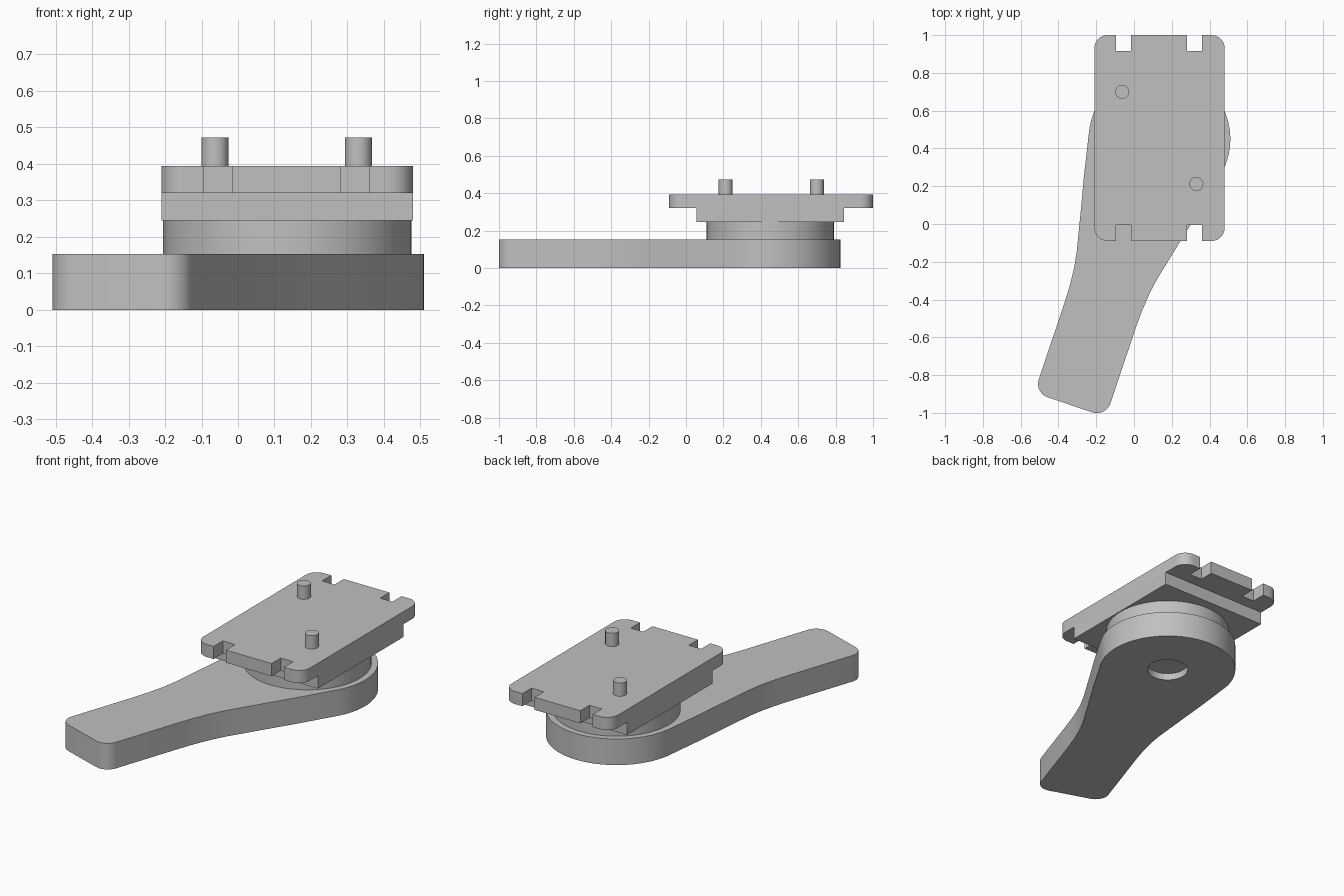
import bpy, bmesh, math
from mathutils import Matrix, Vector

cube = bpy.data.objects.get("Cube")
if cube:
    bpy.data.objects.remove(cube, do_unlink=True)

grey = bpy.data.materials.new("plain grey")
grey.use_nodes = True
colour = (0.53, 0.53, 0.53, 1)
grey.diffuse_color = colour
grey.node_tree.nodes["Principled BSDF"].inputs["Base Color"].default_value = colour


def arc(cx, cy, r, a0, a1, n):
    """Points on an arc, angles in degrees."""
    angles = [math.radians(a0 + (a1 - a0) * i / n) for i in range(n + 1)]
    return [(cx + r * math.cos(a), cy + r * math.sin(a)) for a in angles]


def prism(name, points, z0, z1, matrix=Matrix()):
    """Extrude a closed outline from z0 to z1."""
    bm = bmesh.new()
    face = bm.faces.new([bm.verts.new((x, y, z0)) for x, y in points])
    top = bmesh.ops.extrude_face_region(bm, geom=[face])["geom"]
    bmesh.ops.translate(bm, vec=(0, 0, z1 - z0),
                        verts=[v for v in top if isinstance(v, bmesh.types.BMVert)])
    bm.transform(matrix)
    bmesh.ops.recalc_face_normals(bm, faces=bm.faces)
    mesh = bpy.data.meshes.new(name)
    bm.to_mesh(mesh)
    bm.free()
    mesh.materials.append(grey)
    obj = bpy.data.objects.new(name, mesh)
    bpy.context.collection.objects.link(obj)
    return obj


def disc(name, x, y, r, z0, z1, n=64):
    return prism(name, arc(x, y, r, 0, 360 - 360 / n, n - 1), z0, z1)


def box(name, x0, x1, y0, y1, z0, z1, matrix=Matrix()):
    return prism(name, [(x0, y0), (x1, y0), (x1, y1), (x0, y1)], z0, z1, matrix)


def activate(obj):
    bpy.ops.object.select_all(action="DESELECT")
    obj.select_set(True)
    bpy.context.view_layer.objects.active = obj


def cut(obj, cutter):
    """Subtract the cutter and remove it."""
    activate(obj)
    mod = obj.modifiers.new("cut", "BOOLEAN")
    mod.operation, mod.solver, mod.object = "DIFFERENCE", "EXACT", cutter
    bpy.ops.object.modifier_apply(modifier=mod.name)
    bpy.data.objects.remove(cutter, do_unlink=True)


# Swinging arm: local +x runs from the pivot to the handle end
PX, PY, ARM_TOP = 0.135, 0.45, 0.153
LENGTH, HALF, CORNER = 1.485, 0.2, 0.075
place = Matrix.Translation((PX, PY, 0)) @ Matrix.Rotation(math.radians(270 - 18.6), 4, "Z")
flank = [(0.32, 0.315), (0.475, 0.278), (0.61, 0.247), (0.7, 0.226),
         (0.79, 0.211), (0.9, 0.202), (1.0, HALF)]
end = arc(LENGTH - CORNER, HALF - CORNER, CORNER, 90, 0, 8)
half_side = flank + end
outline = arc(0, 0, 0.375, 282, 78, 56)
outline += half_side + [(x, -y) for x, y in reversed(half_side)]
arm = prism("arm", outline, 0, ARM_TOP, place)
cut(arm, box("slot_cutter", 1.06, 1.295, -0.063, 0.063, -0.1, 0.3, place))
cut(arm, disc("recess_cutter", PX, PY, 0.112, -0.1, 0.04, 48))

# Turntable in two layers
lower = disc("turntable_lower", PX, PY, 0.34, ARM_TOP, 0.2)
upper = disc("turntable_upper", PX, PY, 0.34, 0.2, 0.245)

# Carrier block under the plate
X0, X1, Y0, Y1 = -0.21, 0.48, -0.09, 1.0
box("carrier_block", X0, X1, 0.055, 0.845, 0.245, 0.32)

# Plate with rounded corners and four edge notches
R = 0.07
rounded = (arc(X1 - R, Y1 - R, R, 0, 90, 8) + arc(X0 + R, Y1 - R, R, 90, 180, 8)
           + arc(X0 + R, Y0 + R, R, 180, 270, 8) + arc(X1 - R, Y0 + R, R, 270, 360, 8))
plate = prism("plate", rounded, 0.32, 0.394)
for nx in (-0.095, 0.281):
    for y0, y1 in ((Y0 - 0.1, Y0 + 0.085), (Y1 - 0.085, Y1 + 0.1)):
        cut(plate, box("notch_cutter", nx, nx + 0.08, y0, y1, 0.2, 0.5))

# Locating pins
pins = [disc("rear_pin", -0.063, 0.7, 0.037, 0.394, 0.472, 32),
        disc("front_pin", 0.33, 0.212, 0.037, 0.394, 0.472, 32)]

for obj in [arm, lower, upper, plate] + pins:
    activate(obj)
    bpy.ops.object.shade_smooth_by_angle(angle=math.radians(30))
